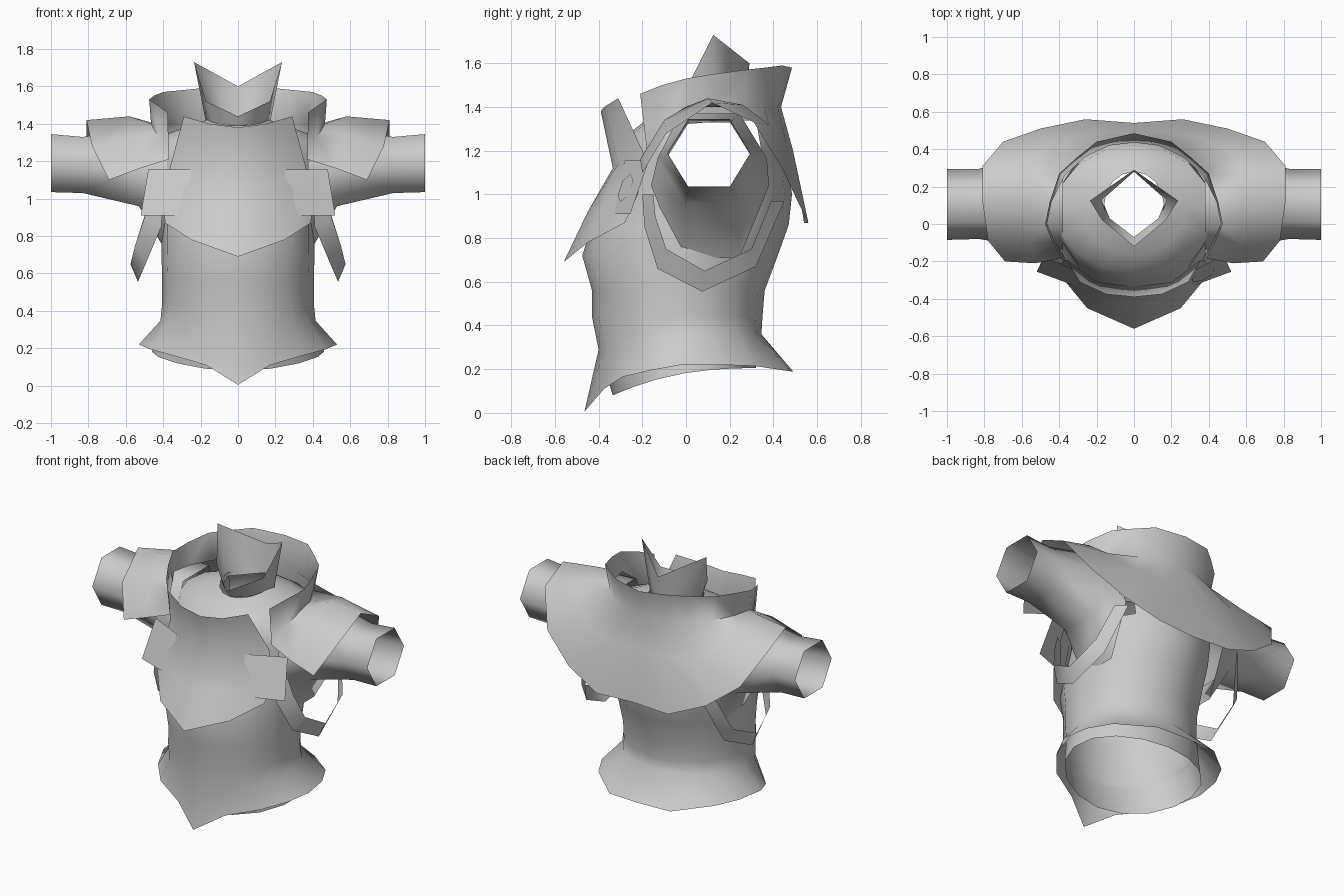
import bpy, bmesh
from math import sin, cos, pi, radians

if "Cube" in bpy.data.objects:
    bpy.data.objects.remove(bpy.data.objects["Cube"], do_unlink=True)

grey = bpy.data.materials.new("plain_grey")
grey.use_nodes = True
grey.diffuse_color = (0.6, 0.6, 0.6, 1)
grey.node_tree.nodes["Principled BSDF"].inputs["Base Color"].default_value = (0.6, 0.6, 0.6, 1)


def surface(name, rows, closed=False, mirror=True, remove=None):
    """Skin rows of points into a sheet (or a tube when closed)."""
    bm = bmesh.new()
    grid = [[bm.verts.new(p) for p in row] for row in rows]
    n = len(rows[0])
    for a, b in zip(grid, grid[1:]):
        for i in range(n if closed else n - 1):
            j = (i + 1) % n
            bm.faces.new((a[i], a[j], b[j], b[i]))
    if remove:
        gone = [f for f in bm.faces if remove(f.calc_center_median())]
        bmesh.ops.delete(bm, geom=gone, context="FACES")
    bmesh.ops.recalc_face_normals(bm, faces=bm.faces)
    mesh = bpy.data.meshes.new(name)
    bm.to_mesh(mesh)
    bm.free()
    mesh.materials.append(grey)
    obj = bpy.data.objects.new(name, mesh)
    bpy.context.collection.objects.link(obj)
    if mirror:
        mod = obj.modifiers.new("mirror", "MIRROR")
        mod.use_clip = True
    bpy.ops.object.select_all(action="DESELECT")
    obj.select_set(True)
    bpy.context.view_layer.objects.active = obj
    bpy.ops.object.shade_smooth_by_angle(angle=radians(80))


def body_half(z, front, back, width, front_drop=0.0):
    """Left half of an oval around the body, front to back, lower at the front."""
    mid, depth = (front + back) / 2, (back - front) / 2
    turns = [pi * (i / 8 - .5) for i in range(9)]
    return [(width * cos(t), mid + depth * sin(t), z - front_drop * ((1 - sin(t)) / 2) ** 2.4)
            for t in turns]


def arm_ring(x, front, back, low, high):
    """Six-sided ring around the arm, flat on top and below."""
    rz = (high - low) / 2 / sin(pi / 3)
    return [(x, (front + back) / 2 + (back - front) / 2 * cos(i * pi / 3),
             (low + high) / 2 + rz * sin(i * pi / 3)) for i in range(6)]


# Torso: hollow, with a flared skirt pointed at the front, open at neck and arms
skirt_hem = [(0, -.465, .005), (.17, -.375, .11), (.36, -.29, .165), (.47, -.16, .195),
             (.53, -.02, .22), (.5, .16, .22), (.42, .31, .215), (.22, .48, .19), (0, .49, .19)]
waist = body_half(.36, -.4, .345, .415, .07)
torso_profile = [
    (.44, -.43, .35, .405), (.56, -.43, .36, .405),
    (.72, -.475, .42, .41), (.86, -.43, .47, .41), (1.0, -.365, .485, .41),
    (1.19, -.315, .46, .43), (1.34, -.26, .42, .42, .06),
    (1.39, -.17, .34, .28, .04), (1.43, -.08, .28, .16, .04)]
surface("torso_and_skirt", [skirt_hem, waist] + [body_half(*p) for p in torso_profile],
        remove=lambda c: c.x > .25 and 1 < c.z < 1.34 and -.06 < c.y < .32)

# Shirt hem showing under the skirt
surface("shirt_hem", [waist, body_half(.205, -.335, .32, .46, .125)])

# Chest plate: pointed below, flaring outwards at the neck
surface("chest_plate", [
    [(0, -.56, .69), (.25, -.45, .78), (.39, -.28, .87)],
    [(0, -.45, .92), (.24, -.38, .95), (.4, -.22, 1.0)],
    [(0, -.335, 1.12), (.2, -.31, 1.14), (.36, -.19, 1.18)],
    [(0, -.39, 1.38), (.15, -.375, 1.4), (.29, -.31, 1.44)]])

# Sleeves
surface("sleeves", [
    arm_ring(.38, -.16, .38, .71, 1.37), arm_ring(.53, -.13, .37, .96, 1.37),
    arm_ring(.83, -.08, .295, 1.03, 1.33), arm_ring(1, -.085, .295, 1.035, 1.345)],
    closed=True)

# High collar running down into the shoulder cape
surface("collar_and_cape", [
    [(0, .485, 1.58), (.2, .44, 1.59), (.3, .36, 1.58), (.4, .27, 1.57),
     (.45, .12, 1.55), (.475, 0, 1.53), (.43, -.11, 1.5), (.375, -.21, 1.46)],
    [(0, .435, 1.4), (.13, .42, 1.4), (.26, .36, 1.4), (.37, .26, 1.4),
     (.44, .12, 1.4), (.465, 0, 1.4), (.42, -.1, 1.32), (.37, -.18, 1.21)],
    [(0, .49, 1.2), (.18, .49, 1.2), (.37, .46, 1.23), (.52, .38, 1.32),
     (.57, .26, 1.41), (.58, .1, 1.44), (.56, -.1, 1.34), (.53, -.21, 1.16)],
    [(0, .54, .87), (.26, .56, .87), (.5, .51, .97), (.7, .44, 1.12),
     (.81, .31, 1.33), (.81, .12, 1.42), (.78, -.09, 1.28), (.69, -.2, 1.1)]])

# Neck piece with two raised points
surface("neck_piece", [
    [(0, -.12, 1.44), (.17, .02, 1.52), (.235, .125, 1.73), (0, .29, 1.6)],
    [(0, -.07, 1.38), (.13, .03, 1.39), (.17, .13, 1.4), (0, .28, 1.41)]])

# Loose bands hanging below each arm
surface("arm_bands", [
    [(.4, -.2, 1.0), (.41, -.19, .85), (.49, -.13, .66), (.535, .075, .555),
     (.5, .32, .67), (.42, .45, .97)],
    [(.47, -.15, 1.0), (.5, -.14, .9), (.55, -.09, .75), (.575, .085, .65),
     (.55, .3, .75), (.48, .39, .97)]])

# Square shoulder patches, with a small hexagon on the left one
surface("shoulder_patches", [
    [(.25, -.28, 1.155), (.48, -.17, 1.155)],
    [(.25, -.355, .91), (.52, -.255, .91)]])
hexagon = []
for scale in (.065, .001):
    ring = []
    for i in range(6):
        u, v = scale * sin(i * pi / 3), scale * cos(i * pi / 3)
        ring.append((.37 + u, -.277 + .43 * u + .36 * v, 1.03 + v))
    hexagon.append(ring)
surface("left_patch_hexagon", hexagon, closed=True, mirror=False)
